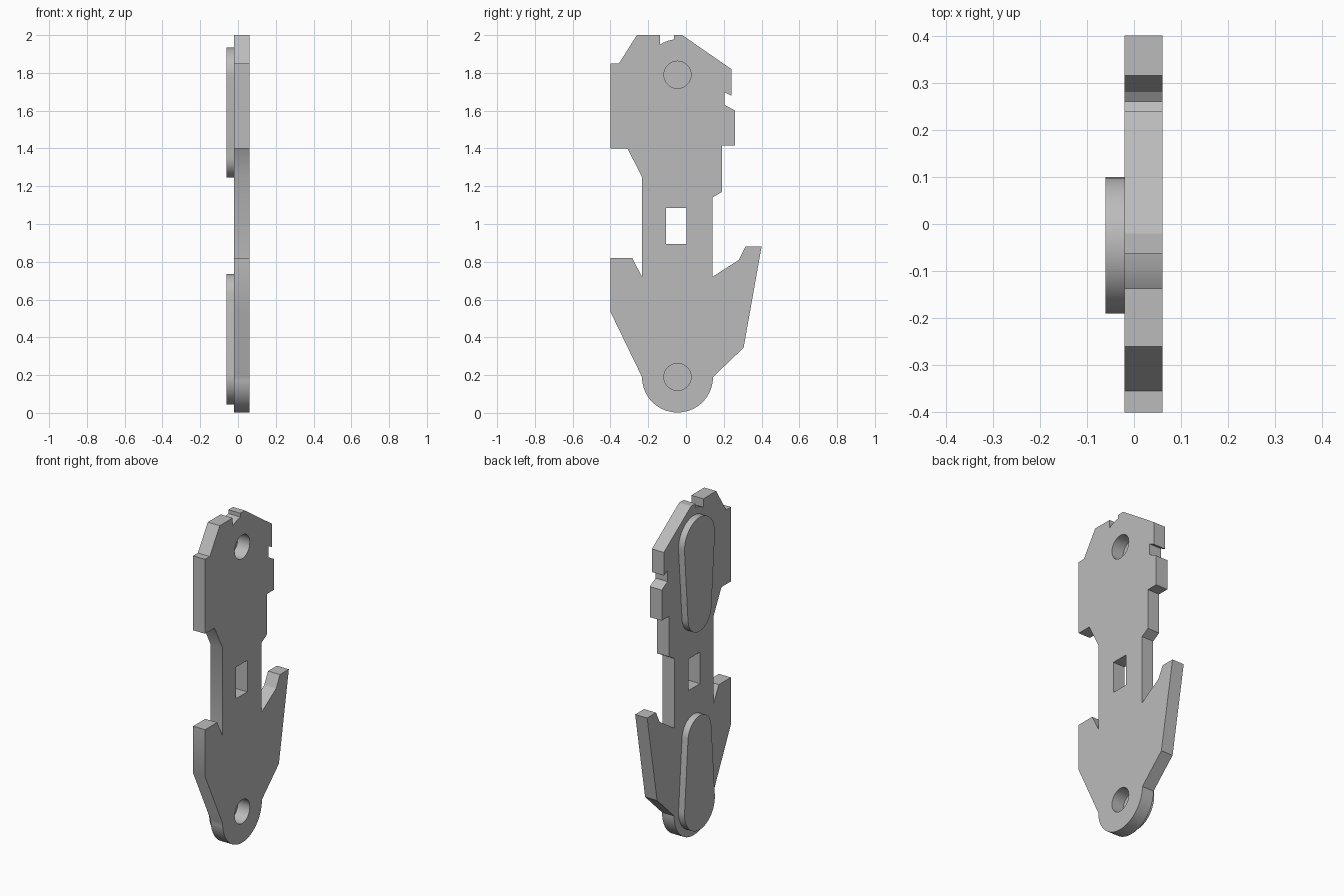
import bpy
import bmesh
from math import sin, cos, pi, asin, radians

cube = bpy.data.objects.get("Cube")
if cube:
    bpy.data.objects.remove(cube, do_unlink=True)

# One plain grey for the whole part
grey = bpy.data.materials.new("light grey")
grey.use_nodes = True
colour = (0.5, 0.5, 0.5, 1)
grey.diffuse_color = colour
grey.node_tree.nodes["Principled BSDF"].inputs["Base Color"].default_value = colour

MID = -0.045            # y of the pin line
LOW, HIGH = 0.19, 1.79  # z of the two pin holes
BACK, FACE, PAD = -0.02, 0.06, -0.06


def arc(y, z, r, start, end, steps=24):
    """Points on an arc in the y-z plane, angles in radians."""
    angles = [start + (end - start) * i / steps for i in range(steps + 1)]
    return [(y + r * cos(a), z + r * sin(a)) for a in angles]


def prism(name, outline, x0, x1):
    """Extrude a y-z outline from x0 to x1."""
    bm = bmesh.new()
    face = bm.faces.new([bm.verts.new((x0, y, z)) for y, z in outline])
    grown = bmesh.ops.extrude_face_region(bm, geom=[face], use_keep_orig=True)
    verts = [v for v in grown["geom"] if isinstance(v, bmesh.types.BMVert)]
    bmesh.ops.translate(bm, verts=verts, vec=(x1 - x0, 0, 0))
    bmesh.ops.recalc_face_normals(bm, faces=bm.faces)
    mesh = bpy.data.meshes.new(name)
    bm.to_mesh(mesh)
    bm.free()
    mesh.materials.append(grey)
    obj = bpy.data.objects.new(name, mesh)
    bpy.context.collection.objects.link(obj)
    return obj


def activate(obj):
    bpy.ops.object.select_all(action='DESELECT')
    obj.select_set(True)
    bpy.context.view_layer.objects.active = obj


def cut(obj, cutter):
    """Subtract a cutter from a part and discard it."""
    mod = obj.modifiers.new("cut", 'BOOLEAN')
    mod.operation = 'DIFFERENCE'
    mod.solver = 'EXACT'
    mod.object = cutter
    activate(obj)
    bpy.ops.object.modifier_apply(modifier=mod.name)
    bpy.data.objects.remove(cutter, do_unlink=True)


# Plate outline: notched head, narrow waist, hooked and rounded foot
head = [(-0.4, 1.4), (-0.4, 1.85), (-0.355, 1.85), (-0.26, 2), (-0.137, 2),
        (-0.137, 1.95), (-0.118, 1.961), (-0.093, 1.971), (-0.063, 1.977),
        (-0.063, 2), (-0.02, 2), (0.24, 1.82), (0.24, 1.68), (0.205, 1.697),
        (0.205, 1.63), (0.26, 1.6), (0.26, 1.415), (0.19, 1.415)]
waist_back = [(0.19, 1.17), (0.14, 1.14), (0.14, 0.72)]
hook = [(0.28, 0.81), (0.315, 0.88), (0.4, 0.88), (0.305, 0.345)]
foot = arc(MID, LOW, 0.188, 0, -pi, 32)
heel = [(-0.4, 0.535), (-0.4, 0.82), (-0.285, 0.82), (-0.233, 0.72)]
waist_front = [(-0.233, 1.25), (-0.31, 1.4)]
plate = prism("plate", head + waist_back + hook + foot + heel + waist_front,
              BACK, FACE)

# Square window and pin holes
cut(plate, prism("window_cutter", [(-0.105, 0.895), (0.003, 0.895),
                                   (0.003, 1.085), (-0.105, 1.085)], -0.1, 0.1))
for z in (LOW, HIGH):
    cut(plate, prism("hole_cutter", arc(MID, z, 0.072, 0, 2 * pi, 32)[:-1], -0.1, 0.1))


def pad(name, z, direction):
    """Tapered, round-ended pad: wide over the hole, narrower at the waist end."""
    wide, narrow, reach = 0.145, 0.112, 0.545
    gap = reach - narrow
    lean = asin((wide - narrow) / gap)
    shape = arc(0, 0, wide, pi - lean, 2 * pi + lean)
    shape += arc(0, gap, narrow, lean, pi - lean)
    return prism(name, [(MID + y, z + direction * h) for y, h in shape], PAD, BACK)


parts = [plate, pad("lower_pad", LOW, 1), pad("upper_pad", HIGH, -1)]
for part in parts:
    activate(part)
    bpy.ops.object.shade_smooth_by_angle(angle=radians(30))
